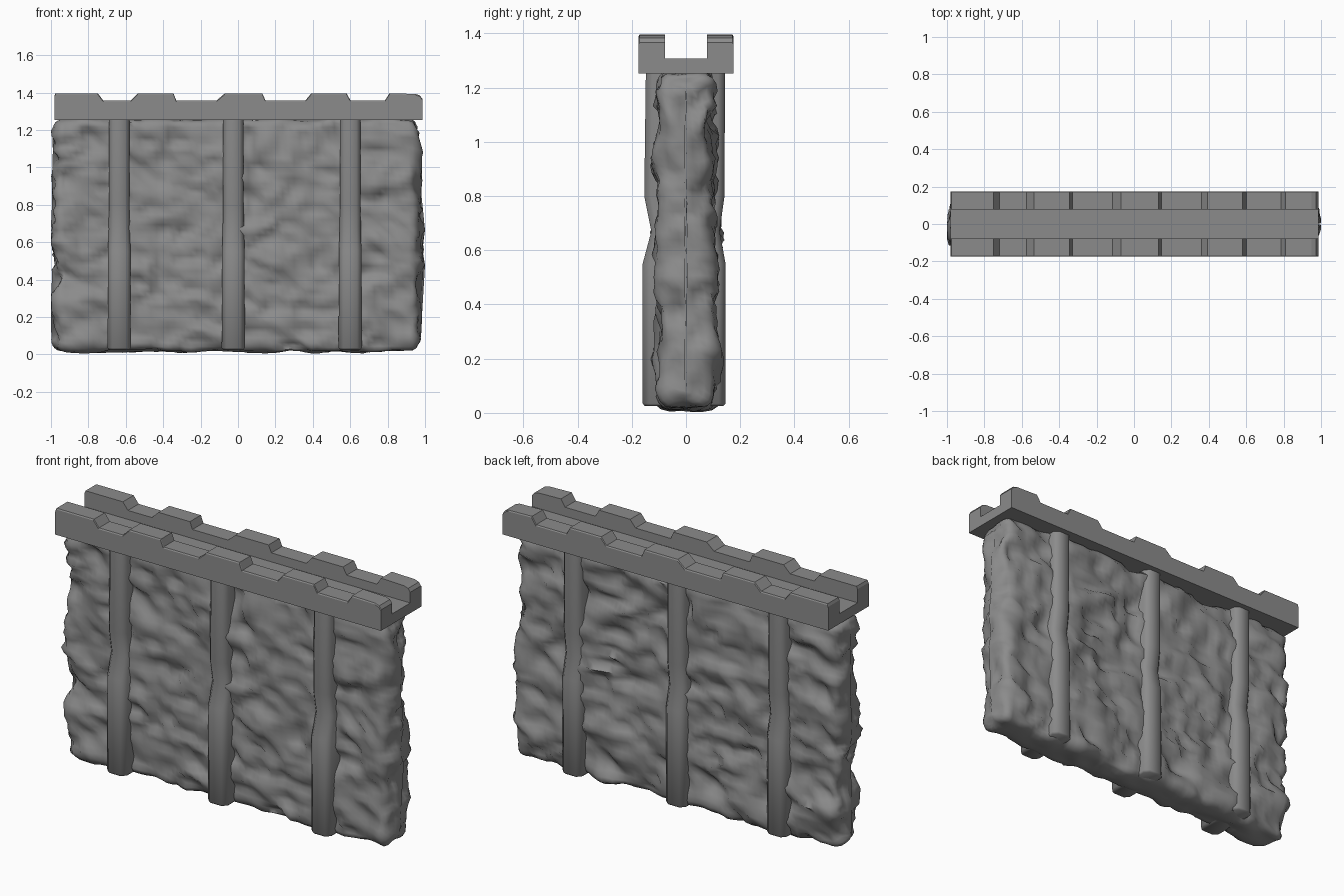
import bpy, bmesh, math
from mathutils import Vector, noise

cube = bpy.data.objects.get("Cube")
if cube:
    bpy.data.objects.remove(cube)

stone = bpy.data.materials.new("grey stone")
stone.use_nodes = True
GREY = (0.26, 0.26, 0.26, 1)
stone.diffuse_color = GREY
stone.node_tree.nodes["Principled BSDF"].inputs["Base Color"].default_value = GREY


def loft(name, rings, smooth_angle=None, shape=None):
    """Skin a row of equal closed rings, cap both ends, optionally reshape."""
    bm = bmesh.new()
    rows = [[bm.verts.new(p) for p in ring] for ring in rings]
    n = len(rows[0])
    for a, b in zip(rows, rows[1:]):
        for i in range(n):
            j = (i + 1) % n
            bm.faces.new((a[i], a[j], b[j], b[i]))
    bm.faces.new(rows[0])
    bm.faces.new(rows[-1])
    bmesh.ops.recalc_face_normals(bm, faces=bm.faces)
    bm.normal_update()
    if shape:
        moved = [shape(v.co, v.normal) for v in bm.verts]
        for v, co in zip(bm.verts, moved):
            v.co = co
    mesh = bpy.data.meshes.new(name)
    bm.to_mesh(mesh)
    bm.free()
    mesh.materials.append(stone)
    if smooth_angle:
        for p in mesh.polygons:
            p.use_smooth = True
        mesh.set_sharp_from_angle(angle=math.radians(smooth_angle))
    obj = bpy.data.objects.new(name, mesh)
    bpy.context.collection.objects.link(obj)
    return obj


# Rough wall: rounded slab, lofted along x and pushed about by noise
LOW, HIGH, HALF_Y, EDGE = 0.016, 1.26, 0.103, 0.055
RIGHT_END, LEFT_END = -0.98, 0.968


def slab_ring(x, inset):
    hy = HALF_Y - inset
    hz = (HIGH - LOW) / 2 - inset * 0.6
    r = min(0.045, hy * 0.9)
    arcs = []
    for k, (sy, sz) in enumerate(((1, 1), (-1, 1), (-1, -1), (1, -1))):
        arc = []
        for s in range(4):
            a = math.pi / 2 * (k + s / 3)
            arc.append(Vector((x, sy * (hy - r) + r * math.cos(a),
                               (LOW + HIGH) / 2 + sz * (hz - r) + r * math.sin(a))))
        arcs.append(arc)
    ring = []
    for k, arc in enumerate(arcs):
        ring += arc
        following = arcs[(k + 1) % 4][0]
        steps = 4 if k % 2 == 0 else 42
        ring += [arc[-1].lerp(following, s / steps) for s in range(1, steps)]
    return ring


def rough(co, normal):
    p = co + noise.noise_vector(co * 4) * 0.06
    lumps = noise.noise(Vector((p.x * 5, p.y * 5, p.z * 9)))
    chips = abs(noise.noise(Vector((p.x * 8, p.y * 8, p.z * 11)) + Vector((7, 3, 1))))
    facets = noise.cell(p * 9)
    push = 0.034 * lumps + 0.055 * (0.22 - chips) + 0.007 * facets
    move = normal * push
    move.z *= 0.45
    out = co + move
    out.x = max(-1, min(1, out.x))
    out.z = max(0, min(1.29, out.z))
    return out


end = []
for s in range(5):
    a = math.pi / 2 * s / 4
    end.append((EDGE * (1 - math.sin(a)), EDGE * (1 - math.cos(a))))
end += [(-0.004, 0.078), (-0.006, 0.1)]
stations = [(RIGHT_END + back, inset) for back, inset in reversed(end)]
first, last = RIGHT_END + EDGE, LEFT_END - EDGE
stations += [(first + (last - first) * i / 60, 0) for i in range(1, 60)]
stations += [(LEFT_END - back, inset) for back, inset in end]
loft("rough_wall", [slab_ring(x, inset) for x, inset in stations], 75, rough)


# Upright ribs: rounded posts passing through the wall, pinched part way up
def rib_ring(x, z, front, back, half):
    flat, cut = half * 0.6, 0.025
    return [(x - flat, -front, z), (x + flat, -front, z),
            (x + half, -front + cut, z), (x + half, back - cut, z),
            (x + flat, back, z), (x - flat, back, z),
            (x - half, back - cut, z), (x - half, -front + cut, z)]


RIB_LEVELS = [(0.025, 0.152, 0.138, 0.054), (0.035, 0.16, 0.146, 0.062),
              (0.55, 0.16, 0.146, 0.06), (0.67, 0.128, 0.124, 0.057),
              (0.8, 0.154, 0.142, 0.055), (1.27, 0.148, 0.144, 0.055)]
for name, x in (("right_rib", -0.635), ("middle_rib", -0.025), ("left_rib", 0.6)):
    loft(name, [rib_ring(x, *level) for level in RIB_LEVELS], 65)


# Walkway cap: channel section whose two parapets step up and down along x
def cap_ring(x, top):
    outer, inner, floor, base = 0.175, 0.078, 1.308, 1.252
    half = [(outer, base), (outer, top - 0.006), (outer - 0.004, top),
            (inner, top), (inner, floor)]
    section = half + [(-y, z) for y, z in reversed(half)]
    return [(x, y, z) for y, z in section]


UP, DOWN = 1.396, 1.357
skyline = [(-0.982, UP - 0.014), (-0.976, UP)]
for fall, low_start, low_end, rise in ((-0.75, -0.72, -0.575, -0.535),
                                       (-0.345, -0.33, -0.115, -0.07),
                                       (0.13, 0.147, 0.36, 0.392),
                                       (0.58, 0.602, 0.785, 0.81)):
    skyline += [(fall, UP), (low_start, DOWN), (low_end, DOWN), (rise, UP)]
skyline += [(0.95, UP - 0.004), (0.973, UP - 0.012), (0.986, UP - 0.03)]
loft("walkway_cap", [cap_ring(x, top) for x, top in skyline])
